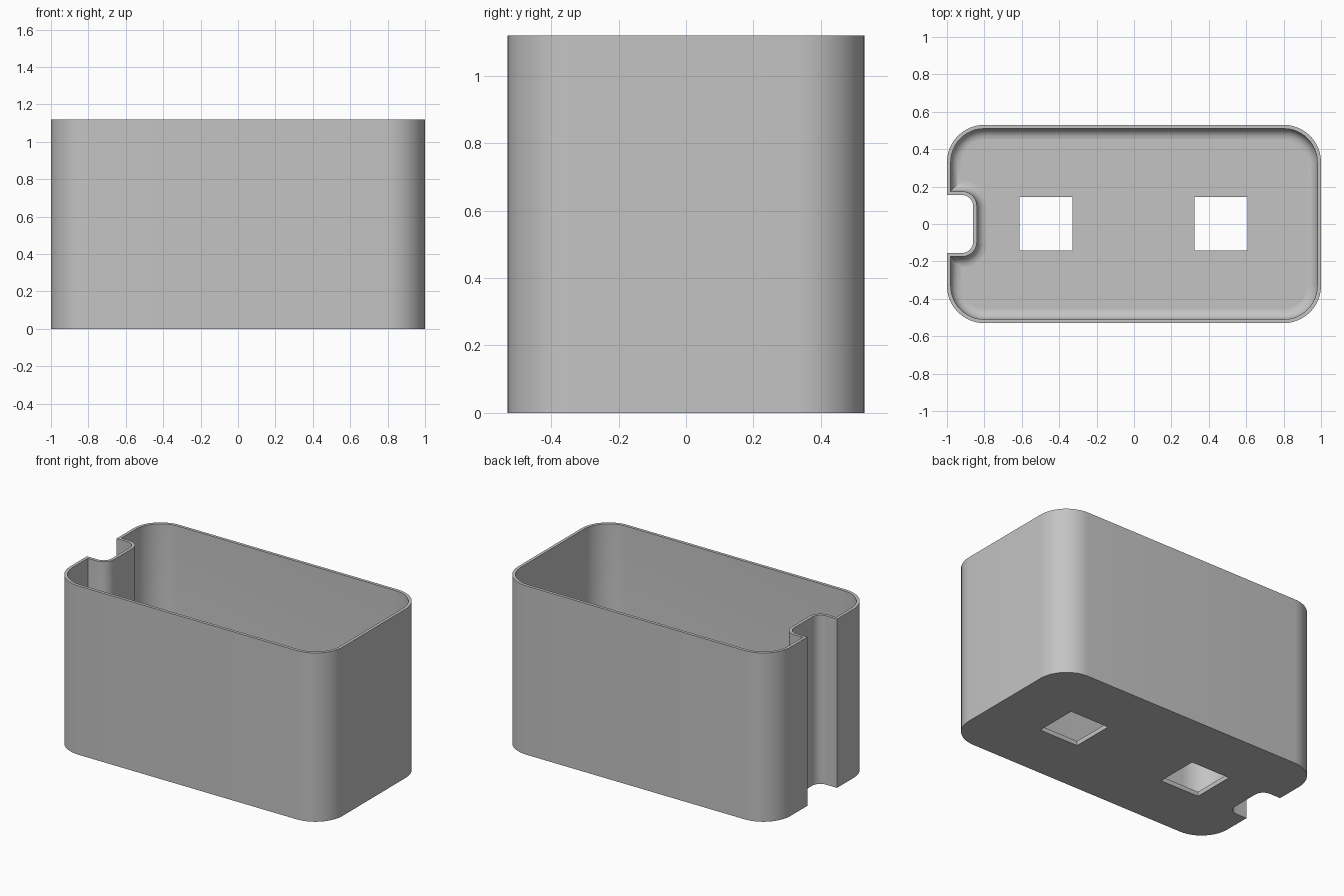
import bpy, bmesh, math

if "Cube" in bpy.data.objects:
    bpy.data.objects.remove(bpy.data.objects["Cube"])

HX, HY, H = 1.0, 0.53, 1.12          # half length, half width, height
CORNER, WALL, FLOOR = 0.20, 0.02, 0.03
NOTCH_X, NOTCH_Y, NOTCH_R = -0.86, 0.155, 0.06
FILLET = 0.055                       # rounding between floor and walls


def arc(cx, cy, r, a0, a1, n):
    return [(cx + r * math.cos(math.radians(a0 + (a1 - a0) * i / n)),
             cy + r * math.sin(math.radians(a0 + (a1 - a0) * i / n))) for i in range(n + 1)]


def outline(d):
    """Counter-clockwise plan outline, inset by d."""
    cx, cy, r = HX - CORNER, HY - CORNER, CORNER - d
    pts = arc(cx, -cy, r, -90, 0, 12) + arc(cx, cy, r, 0, 90, 12)
    pts += arc(-cx, cy, r, 90, 180, 12)
    # side notch with sharp mouth and rounded inner corners
    nx, ny, nr = NOTCH_X - NOTCH_R, NOTCH_Y - NOTCH_R, NOTCH_R + d
    pts.append((-HX + d, NOTCH_Y + d))
    pts += arc(nx, ny, nr, 90, 0, 8) + arc(nx, -ny, nr, 0, -90, 8)
    pts.append((-HX + d, -NOTCH_Y - d))
    pts += arc(-cx, -cy, r, 180, 270, 12)
    return pts


# (inset, height) steps: outside wall, rim, inside wall, fillet down to floor
steps = [(0, 0), (0, H), (WALL, H)]
for i in range(7):
    a = math.radians(90 * i / 6)
    steps.append((WALL + FILLET * (1 - math.cos(a)), FLOOR + FILLET * (1 - math.sin(a))))

bm = bmesh.new()
rings = [[bm.verts.new((x, y, z)) for x, y in outline(d)] for d, z in steps]
for lo, hi in zip(rings, rings[1:]):
    n = len(lo)
    for i in range(n):
        j = (i + 1) % n
        bm.faces.new((lo[i], lo[j], hi[j], hi[i]))
bm.faces.new(rings[0][::-1])
bm.faces.new(rings[-1])
bmesh.ops.recalc_face_normals(bm, faces=bm.faces)
mesh = bpy.data.meshes.new("container")
bm.to_mesh(mesh)
bm.free()
box = bpy.data.objects.new("container", mesh)
bpy.context.collection.objects.link(box)

grey = bpy.data.materials.new("grey")
grey.diffuse_color = (0.55, 0.55, 0.55, 1)
grey.use_nodes = True
grey.node_tree.nodes["Principled BSDF"].inputs["Base Color"].default_value = grey.diffuse_color
mesh.materials.append(grey)

# two square floor holes
for x in (-0.47, 0.465):
    bpy.ops.mesh.primitive_cube_add(size=1, location=(x, 0.002, 0))
    cutter = bpy.context.object
    cutter.name = "hole_cutter"
    cutter.scale = (0.285, 0.285, 0.2)
    cutter.hide_render = True
    mod = box.modifiers.new("hole", 'BOOLEAN')
    mod.operation = 'DIFFERENCE'
    mod.solver = 'EXACT'
    mod.object = cutter
    bpy.context.view_layer.objects.active = box
    bpy.ops.object.modifier_apply(modifier=mod.name)
    bpy.data.objects.remove(cutter)

# smooth rounded walls, flat floor and rim
bpy.ops.object.select_all(action='DESELECT')
box.select_set(True)
bpy.context.view_layer.objects.active = box
bpy.ops.object.shade_smooth_by_angle(angle=math.radians(30))
for p in box.data.polygons:
    p.material_index = 0
    if abs(p.normal.z) > 0.999:
        p.use_smooth = False
